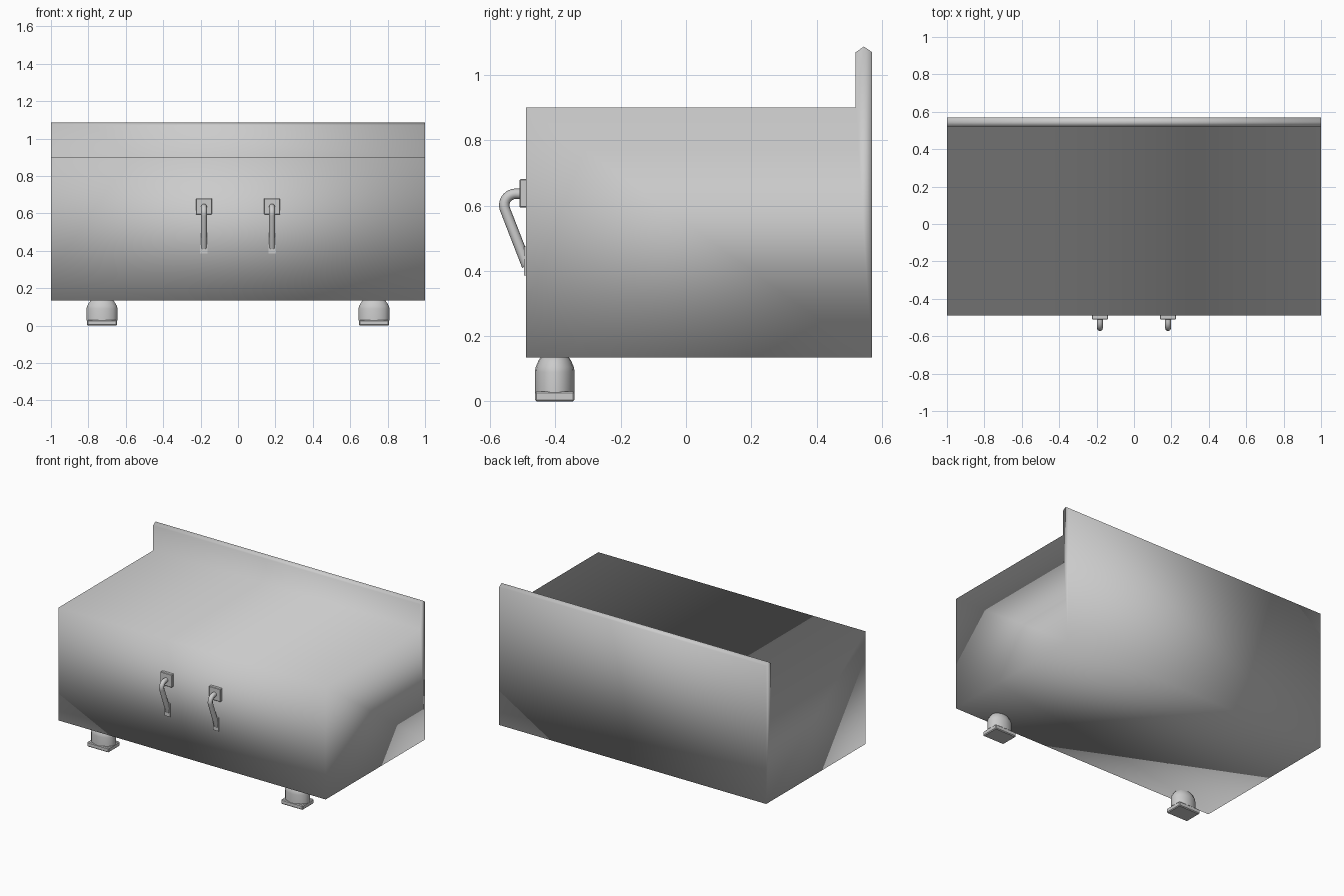
import bpy, bmesh, math
from mathutils import Matrix

if "Cube" in bpy.data.objects:
    bpy.data.objects.remove(bpy.data.objects["Cube"])


def finish(bm, name, angle=None):
    bmesh.ops.recalc_face_normals(bm, faces=bm.faces)
    me = bpy.data.meshes.new(name)
    bm.to_mesh(me)
    bm.free()
    ob = bpy.data.objects.new(name, me)
    bpy.context.collection.objects.link(ob)
    bpy.ops.object.select_all(action='DESELECT')
    ob.select_set(True)
    bpy.context.view_layer.objects.active = ob
    if angle is None:
        bpy.ops.object.shade_smooth()
    else:
        bpy.ops.object.shade_smooth_by_angle(angle=math.radians(angle))
    return ob


def extrude_profile(name, pts, x0, x1):
    """Extrude a y-z outline along x."""
    bm = bmesh.new()
    face = bm.faces.new([bm.verts.new((x0, y, z)) for y, z in pts])
    res = bmesh.ops.extrude_face_region(bm, geom=[face])
    for v in res["geom"]:
        if isinstance(v, bmesh.types.BMVert):
            v.co.x = x1
    return finish(bm, name)


def box(name, lo, hi, bevel=0.0):
    bm = bmesh.new()
    size = [h - l for l, h in zip(lo, hi)]
    mid = [(h + l) / 2 for l, h in zip(lo, hi)]
    bmesh.ops.create_cube(bm, size=1, matrix=Matrix.Translation(mid) @ Matrix.Diagonal((*size, 1)))
    if bevel:
        bmesh.ops.bevel(bm, geom=bm.edges[:], offset=bevel, segments=1, affect='EDGES')
    return finish(bm, name, 35)


def lathe(name, centre, rx, ry, rings, sides=16):
    """Stack elliptical rings given as (scale, z)."""
    bm = bmesh.new()
    loops = []
    for s, z in rings:
        loops.append([bm.verts.new((centre[0] + rx * s * math.cos(2 * math.pi * i / sides),
                                    centre[1] + ry * s * math.sin(2 * math.pi * i / sides), z))
                      for i in range(sides)])
    for a, b in zip(loops, loops[1:]):
        for i in range(sides):
            j = (i + 1) % sides
            bm.faces.new((a[i], a[j], b[j], b[i]))
    bm.faces.new(loops[0])
    bm.faces.new(loops[-1])
    return finish(bm, name, 50)


def rod(name, x, pts, radius):
    cu = bpy.data.curves.new(name, 'CURVE')
    cu.dimensions = '3D'
    cu.bevel_depth = radius
    cu.bevel_resolution = 2
    cu.use_fill_caps = True
    sp = cu.splines.new('POLY')
    sp.points.add(len(pts) - 1)
    for p, (y, z) in zip(sp.points, pts):
        p.co = (x, y, z, 1)
    sp.use_smooth = True
    ob = bpy.data.objects.new(name, cu)
    bpy.context.collection.objects.link(ob)
    bpy.ops.object.select_all(action='DESELECT')
    ob.select_set(True)
    bpy.context.view_layer.objects.active = ob
    bpy.ops.object.convert(target='MESH')


# Cabinet body with raised, ridged back board
extrude_profile("cabinet_body", [
    (-0.49, 0.135), (0.57, 0.135), (0.57, 1.07), (0.545, 1.087),
    (0.52, 1.07), (0.52, 0.90), (-0.49, 0.90)], -1, 1)

# Hook bend: straight stub, arc, straight slanted arm
hook = [(-0.495, 0.636), (-0.522, 0.636)]
hook += [(-0.522 - 0.035 * math.sin(math.radians(a)), 0.601 + 0.035 * math.cos(math.radians(a)))
         for a in range(15, 115, 15)]
hook += [(-0.487, 0.415)]

for side, s in (("left", -1), ("right", 1)):
    # Front foot: rectangular pad and domed oval post
    fx, fy = s * 0.727, -0.402
    box(side + "_foot_pad", (fx - 0.081, fy - 0.061, 0), (fx + 0.081, fy + 0.061, 0.031), 0.005)
    lathe(side + "_foot_post", (fx, fy), 0.083, 0.061,
          [(1, 0.028), (1, 0.09), (0.96, 0.105), (0.82, 0.125), (0.68, 0.138)])
    # Handle: wall plate, bent rod, flattened lower tip
    hx = s * 0.182
    box(side + "_handle_plate", (hx - 0.043, -0.51, 0.594), (hx + 0.043, -0.485, 0.681), 0.003)
    rod(side + "_handle_rod", hx, hook, 0.016)
    box(side + "_handle_tip", (hx - 0.02, -0.497, 0.385), (hx + 0.02, -0.485, 0.475))
